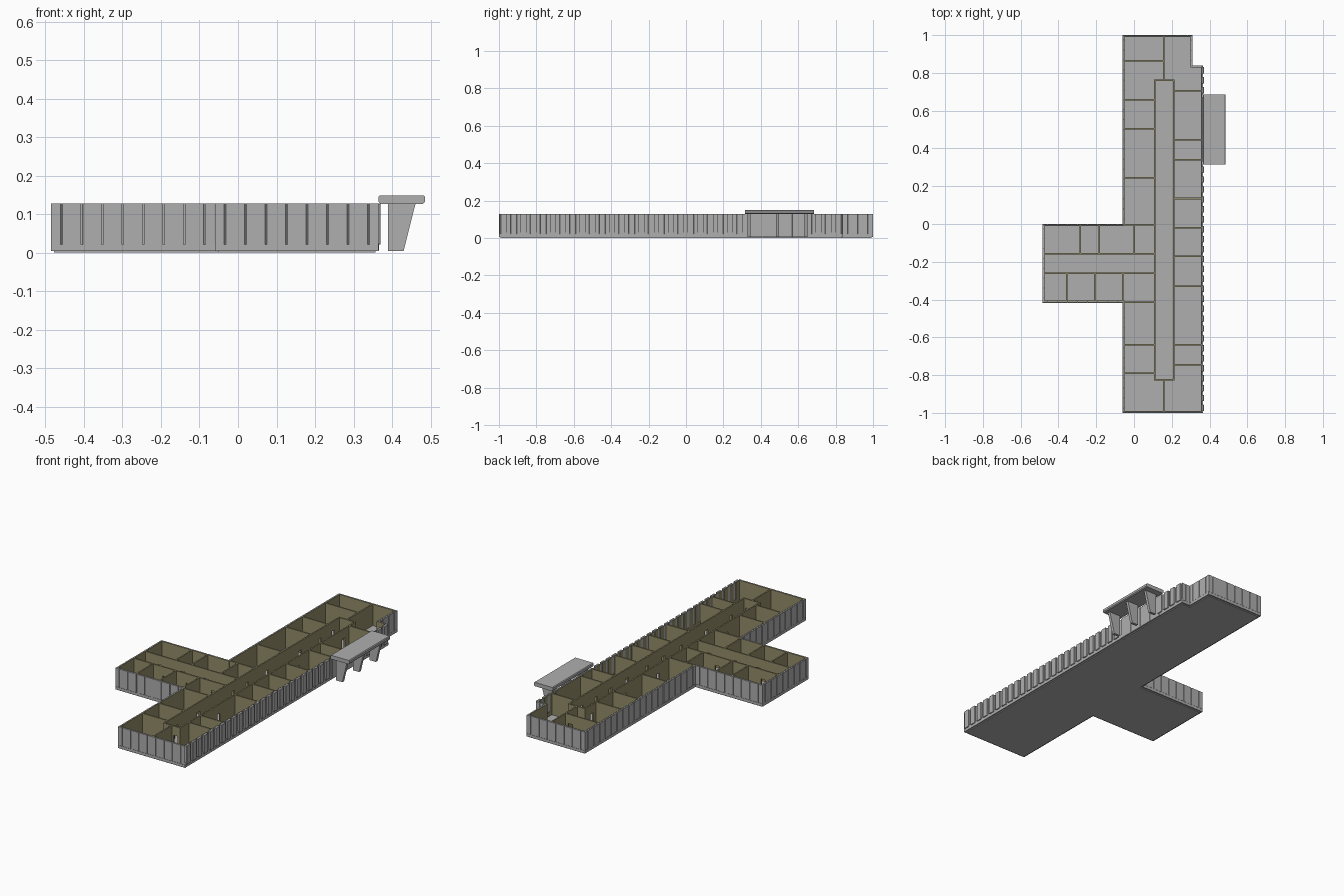
import bpy, bmesh
from mathutils import Vector

if "Cube" in bpy.data.objects:
    bpy.data.objects.remove(bpy.data.objects["Cube"])

H = 0.128          # wall top
BASE = 0.021       # plinth top
FLOOR = 0.006
PITCH = 0.0525     # cladding panel spacing


def material(name, rgb):
    m = bpy.data.materials.new(name)
    m.diffuse_color = (*rgb, 1)
    m.use_nodes = True
    m.node_tree.nodes["Principled BSDF"].inputs["Base Color"].default_value = m.diffuse_color
    return m


olive = material("olive_plaster", (.29, .265, .14))
grey = material("mid_grey", (.43, .43, .43))

OUT = [(-.06, -1), (.365, -1), (.365, .84), (.31, .84), (.31, 1),
       (-.06, 1), (-.06, 0), (-.485, 0), (-.485, -.417), (-.06, -.417)]
OUT = [Vector(p) for p in OUT]
N = len(OUT)
EAST = 1           # edge with the window bays


def inward(i):
    d = (OUT[(i + 1) % N] - OUT[i % N]).normalized()
    return Vector((-d.y, d.x))


def inset(d):
    return [OUT[i] + d * (inward(i - 1) + inward(i)) for i in range(N)]


def prism(bm, pts, z0, z1):
    lo = [bm.verts.new((p[0], p[1], z0)) for p in pts]
    hi = [bm.verts.new((p[0], p[1], z1)) for p in pts]
    n = len(pts)
    bm.faces.new(lo[::-1])
    bm.faces.new(hi)
    for i in range(n):
        j = (i + 1) % n
        bm.faces.new((lo[i], lo[j], hi[j], hi[i]))


def box(bm, x0, x1, y0, y1, z0, z1):
    prism(bm, [(x0, y0), (x1, y0), (x1, y1), (x0, y1)], z0, z1)


def finish(bm, name, mat=grey, bevel=0):
    bmesh.ops.recalc_face_normals(bm, faces=bm.faces[:])
    me = bpy.data.meshes.new(name)
    bm.to_mesh(me)
    bm.free()
    ob = bpy.data.objects.new(name, me)
    bpy.context.collection.objects.link(ob)
    me.materials.append(mat)
    if bevel:
        m = ob.modifiers.new("edge_bevel", 'BEVEL')
        m.width, m.segments = bevel, 1
    return ob


def ring_edge(bm, i, a, b, z0, z1):
    # mitred strip along one footprint edge between two insets
    A, B = inset(a), inset(b)
    j = (i + 1) % N
    prism(bm, [A[i], A[j], B[j], B[i]], z0, z1)


# floor slab
bm = bmesh.new()
prism(bm, inset(.008), 0, FLOOR)
finish(bm, "floor_slab")

# plinth band around the foot of the walls
bm = bmesh.new()
for i in range(N):
    ring_edge(bm, i, 0, .008, .005, BASE)
finish(bm, "plinth")

# outer cladding panels, half panels wrapping each corner
bm = bmesh.new()
T = .004
inner = inset(T)
for i in range(N):
    if i == EAST:
        continue
    p, q = OUT[i], OUT[(i + 1) % N]
    L = (q - p).length
    d, nrm = (q - p) / L, inward(i)
    n = max(1, round(L / PITCH))
    step, g = L / n, .0016
    joints = [step * (k + .5) for k in range(n)]
    for s, e in zip([None] + joints, joints + [None]):
        a = p if s is None else p + d * (s + g)
        b = q if e is None else p + d * (e - g)
        ai = inner[i] if s is None else a + nrm * T
        bi = inner[(i + 1) % N] if e is None else b + nrm * T
        prism(bm, [a, b, bi, ai], BASE, H)
finish(bm, "cladding_panels", bevel=.0008)

# grey wall core behind the joints, plaster lining on the room side
core, lining = bmesh.new(), bmesh.new()
for i in range(N):
    if i != EAST:
        ring_edge(core, i, T, .008, FLOOR, H)
    ring_edge(lining, i, .008, .011, FLOOR, .03 if i == EAST else H)
finish(core, "wall_core")
finish(lining, "wall_lining", olive)

# east front: piers between recessed window panes, solid at the entrance
piers, pier_lining = bmesh.new(), bmesh.new()
count = round(1.84 / PITCH)
step = 1.84 / count
for k in range(count):
    y = -1 + step * (k + .5)
    if .33 < y < .65:
        continue
    box(piers, .358, .370, y - .017, y + .017, BASE, H)
    box(pier_lining, .354, .356, y - .015, y + .015, .03, H)
for y0, y1 in ((.33, .409), (.411, .489), (.491, .569), (.571, .65)):
    box(piers, .358, .366, y0, y1, .005, H)
box(pier_lining, .354, .356, .33, .65, .03, H)
finish(piers, "east_piers", bevel=.0012)
finish(pier_lining, "east_pier_lining", olive)

# east window panes, sill and head
bm = bmesh.new()
box(bm, .356, .359, -.994, .834, .03, H - .001)
finish(bm, "east_window_panes")
bm = bmesh.new()
box(bm, .357, .365, -.994, .834, BASE, .03)
finish(bm, "east_sill")

# interior partitions with door openings
bm = bmesh.new()
W, DOOR, DOOR_H = .004, .013, .075


def wall(axis, at, a, b, doors=()):
    def put(s, e, z0, z1):
        if axis == 'x':     # runs along x at given y
            box(bm, s, e, at - W, at + W, z0, z1)
        else:               # runs along y at given x
            box(bm, at - W, at + W, s, e, z0, z1)
    pos = a
    for c in sorted(doors):
        put(pos, c - DOOR, FLOOR, H)
        put(c - DOOR, c + DOOR, DOOR_H, H)
        pos = c + DOOR
    put(pos, b, FLOOR, H)


# main corridor
wall('y', .11, -.825, .76, (-.72, -.52, -.207, -.08, .1, .4, .58, .7))
wall('y', .21, -.825, .76, (-.7, -.48, -.25, -.09, .06, .24, .39, .52, .65))
wall('x', .76, .106, .214, (.185,))
wall('x', -.825, .106, .214, (.185,))
# end rooms
wall('y', .158, .76, .99)
wall('y', .158, -.99, -.825)
# rooms west and east of the corridor
wall('x', .865, -.05, .158, (.125,))
for y in (.658, .505, .245, -.003, -.415, -.64, -.79):
    wall('x', y, -.05, .11)
for y in (.705, .445, .34, .135, -.02, -.17, -.33, -.64, -.745):
    wall('x', y, .21, .355)
# wing corridor and rooms
wall('x', -.158, -.475, .11, (-.38, -.235, -.09, .05))
wall('x', -.262, -.475, .11, (-.41, -.28, -.13, .03))
for x in (-.285, -.185, .002):
    wall('y', x, -.158, -.008)
for x in (-.355, -.208, -.06):
    wall('y', x, -.409, -.262)
finish(bm, "partitions", olive)


def extrude_y(name, profile, y0, y1):
    # x-z profile pulled along y
    bm = bmesh.new()
    f = bm.faces.new([bm.verts.new((x, y0, z)) for x, z in profile])
    r = bmesh.ops.extrude_face_region(bm, geom=[f])
    vs = [v for v in r["geom"] if isinstance(v, bmesh.types.BMVert)]
    bmesh.ops.translate(bm, vec=(0, y1 - y0, 0), verts=vs)
    bm.faces.ensure_lookup_table()
    if not any(abs(g.normal.y) > .9 and g.calc_center_median().y < y0 + 1e-5
               for g in bm.faces):
        bm.faces.new([v for v in bm.verts if v not in vs])
    return finish(bm, name)


# entrance canopy with chamfered rim and tapered fin supports
extrude_y("canopy", [(.37, .127), (.48, .127), (.485, .132), (.485, .145),
                     (.481, .149), (.369, .149), (.365, .145), (.365, .132)],
          .315, .685)
for k, y in enumerate((.338, .49, .642)):
    extrude_y(f"canopy_support_{k + 1}",
              [(.39, .005), (.43, .005), (.461, .128), (.39, .128)], y - .008, y + .008)
